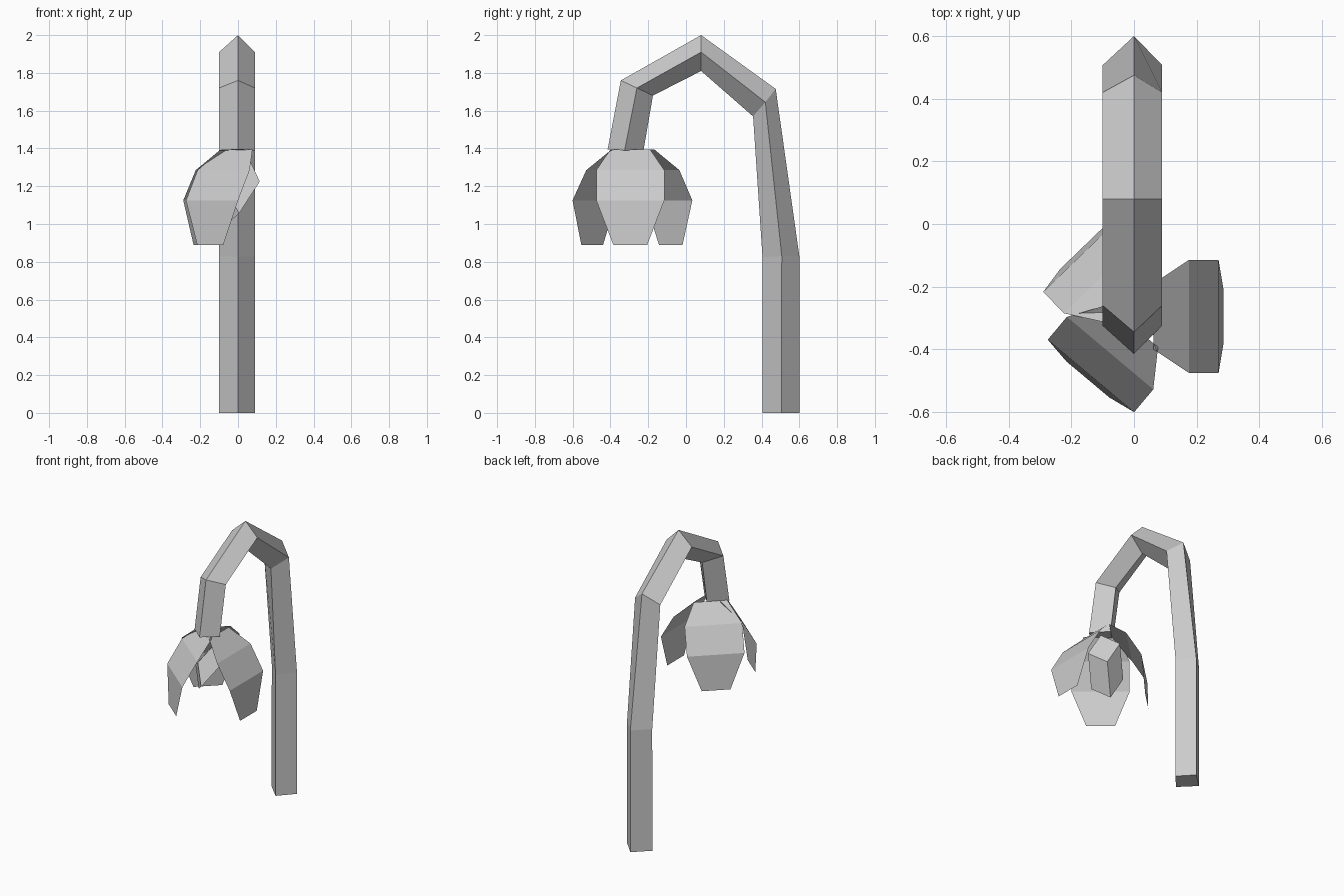
import bpy, bmesh, math
from mathutils import Vector, Matrix

cube = bpy.data.objects.get("Cube")
if cube:
    bpy.data.objects.remove(cube, do_unlink=True)

grey = bpy.data.materials.new("plain_grey")
grey.use_nodes = True
colour = (0.6, 0.6, 0.6, 1)
grey.diffuse_color = colour
grey.node_tree.nodes["Principled BSDF"].inputs["Base Color"].default_value = colour


def finish(name, bm, solid=True):
    if solid:
        bmesh.ops.recalc_face_normals(bm, faces=bm.faces)
    mesh = bpy.data.meshes.new(name)
    bm.to_mesh(mesh)
    bm.free()
    mesh.materials.append(grey)
    obj = bpy.data.objects.new(name, mesh)
    bpy.context.collection.objects.link(obj)
    return obj


def skin(bm, rings, closed):
    """Bridge successive rings of points with quads."""
    rows = [[bm.verts.new(p) for p in ring] for ring in rings]
    for low, high in zip(rows, rows[1:]):
        n = len(low)
        for i in range(n if closed else n - 1):
            j = (i + 1) % n
            bm.faces.new((low[i], low[j], high[j], high[i]))
    if closed:
        bm.faces.new(rows[0][::-1])
        bm.faces.new(rows[-1])


# Arched stem: outer, middle and inner (y, z) of its diamond section
bends = [
    ((0.60, 0), (0.505, 0), (0.405, 0)),
    ((0.60, 0.83), (0.507, 0.83), (0.405, 0.825)),
    ((0.475, 1.715), (0.42, 1.645), (0.355, 1.57)),
    ((0.08, 2.0), (0.08, 1.91), (0.08, 1.81)),
    ((-0.345, 1.76), (-0.26, 1.72), (-0.175, 1.68)),
    ((-0.415, 1.395), (-0.325, 1.39), (-0.225, 1.39)),
]
bm = bmesh.new()
skin(bm, [[(0, *o), (0.09, *m), (0, *i), (-0.1, *m)] for o, m, i in bends], True)
finish("stem", bm)

# Three thin drooping petals: radius, half width and height down each one
petal_rows = [(0.04, 0.105, 1.395), (0.153, 0.18, 1.285),
              (0.248, 0.18, 1.125), (0.263, 0.09, 0.89)]
petals = [("left_petal", 0, 0.022, -0.295),
          ("back_petal", 134, 0.012, -0.27),
          ("front_petal", 230, 0.022, -0.295)]
for name, angle, x, y in petals:
    bm = bmesh.new()
    skin(bm, [[(r, w, z), (r, -w, z)] for r, w, z in petal_rows], False)
    place = Matrix.Translation((x, y, 0)) @ Matrix.Rotation(math.radians(angle), 4, "Z")
    bm.transform(place)
    finish(name, bm, False)

# Tilted, skewed block in the heart of the flower
bm = bmesh.new()
bmesh.ops.create_cube(bm, size=1)
edges = [Vector((-0.08, 0.09, -0.07)), Vector((-0.06, 0.05, 0.13)), Vector((-0.11, -0.10, -0.17))]
for v in bm.verts:
    v.co = Vector((-0.01, -0.285, 1.17)) + sum((e * k for e, k in zip(edges, v.co)), Vector())
finish("flower_heart", bm)
